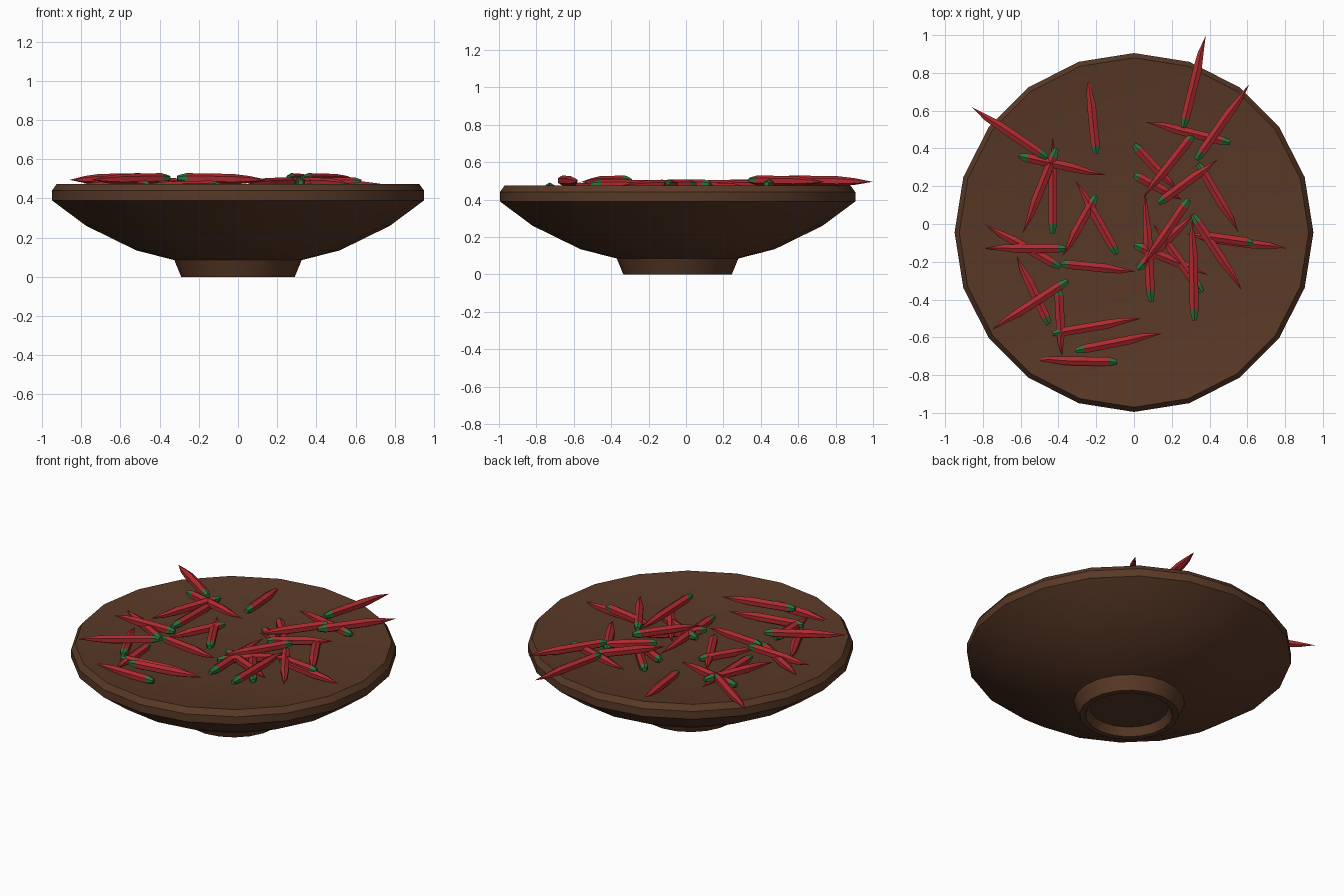
import bpy, bmesh, math
from mathutils import Vector

if "Cube" in bpy.data.objects:
    bpy.data.objects.remove(bpy.data.objects["Cube"])


def material(name, color):
    m = bpy.data.materials.new(name)
    m.diffuse_color = (*color, 1)
    m.use_nodes = True
    m.node_tree.nodes["Principled BSDF"].inputs["Base Color"].default_value = m.diffuse_color
    return m


BROWN = material("dark wood brown", (0.10, 0.041, 0.020))
RED = material("chilli red", (0.42, 0.023, 0.028))
GREEN = material("stem green", (0.026, 0.17, 0.045))
CY = -0.045  # the bowl sits slightly forward of the origin


def finish(bm, name, mats):
    bmesh.ops.recalc_face_normals(bm, faces=bm.faces)
    me = bpy.data.meshes.new(name)
    bm.to_mesh(me)
    bm.free()
    ob = bpy.data.objects.new(name, me)
    bpy.context.collection.objects.link(ob)
    for m in mats:
        me.materials.append(m)
    return ob


def bridge(bm, rings, mat_rule=lambda i: 0):
    # Skin between rings; a ring of one vertex is a pole
    for i, (a, b) in enumerate(zip(rings, rings[1:])):
        n = max(len(a), len(b))
        for k in range(n):
            j = (k + 1) % n
            if len(a) == 1:
                vs = (a[0], b[j], b[k])
            elif len(b) == 1:
                vs = (a[k], a[j], b[0])
            else:
                vs = (a[k], a[j], b[j], b[k])
            bm.faces.new(vs).material_index = mat_rule(i)


# Bowl: one lathe profile, from recess under the foot to the shallow dish
profile = [(0, 0.05), (0.23, 0.05), (0.255, 0), (0.29, 0), (0.325, 0.085),
           (0.52, 0.135), (0.775, 0.26), (0.95, 0.39), (0.95, 0.44),
           (0.925, 0.475), (0.72, 0.445), (0.4, 0.42), (0, 0.41)]
bm = bmesh.new()
rings = []
for r, z in profile:
    if r == 0:
        rings.append([bm.verts.new((0, CY, z))])
    else:
        rings.append([bm.verts.new((r * math.cos(k * math.pi / 10),
                                    CY + r * math.sin(k * math.pi / 10), z))
                      for k in range(20)])
bridge(bm, rings)
bowl = finish(bm, "bowl", [BROWN])
bpy.context.view_layer.objects.active = bowl
bowl.select_set(True)
bpy.ops.object.shade_smooth_by_angle(angle=math.radians(28))
bowl.select_set(False)


# Chilli: six-sided tapered pod with a green cap and a bent tip
SECTIONS = [(0.0, 0.014, 0), (0.10, 0.027, 0), (0.14, 0.027, 0),
            (0.62, 0.027, 0), (0.80, 0.018, 0.004)]


def chilli(name, sx, sy, tx, ty, z, bend):
    start, end = Vector((sx, sy, z)), Vector((tx, ty, z - 0.008))
    d = (end - start).normalized()
    side = Vector((-d.y, d.x, 0)).normalized()
    up = Vector((0, 0, 1))
    bm = bmesh.new()
    rings = []
    for t, r, off in SECTIONS:
        c = start.lerp(end, t) + side * (off * bend)
        rings.append([bm.verts.new(c + side * (r * math.sin(k * math.pi / 3))
                                   + up * (r * math.cos(k * math.pi / 3)))
                      for k in range(6)])
    rings.append([bm.verts.new(end)])
    bm.faces.new(rings[0]).material_index = 1
    bridge(bm, rings, lambda i: 1 if i == 0 else 0)
    finish(bm, name, [RED, GREEN])


# Stem x, y, tip x, y (hundredths); grouped by height in the pile
high = [(26, 51, 38, 99.8), (33, 34, 61, 74), (-46, 35, -86, 62),
        (-35, -30, -75, -56), (-31, -67, 15, -58)]
middle = [(32, 48, 5, 14), (32, -51, 31, 4), (-36, -13, -79, -13),
          (63, -10, 28, -5), (29, 13, 5, -22), (-41, 40, -59, -5),
          (51, 43, 6, 54), (31, 5, 57, -35), (-61, 36, -15, 26)]
low = [(-20, 37, -24, 78), (-43, -5, -43, 45), (-20, 15, -38, -17),
       (-9, -16, -31, 23), (-39, -23, -79, 0), (-39, -21, 1, -25),
       (-45, -53, -62, -17), (-40, -34, -38, -70), (-43, -58, 4, -50),
       (-9, -73, -53, -72), (35, -7, 81, -13), (13, 11, 44, 34)]
deep = [(0, 42, 23, 17), (0, 26, 25, 13), (34, 32, 55, -4),
        (2, -24, 32, 6), (9, -41, 6, 17), (36, -36, 10, 0),
        (0, -11, 39, -27)]
n = 0
for layer, z in ((high, 0.503), (middle, 0.482), (low, 0.465), (deep, 0.445)):
    for p in layer:
        n += 1
        chilli("chilli_%d" % n, *[v / 100 for v in p], z, 1 if n % 2 else -1)
